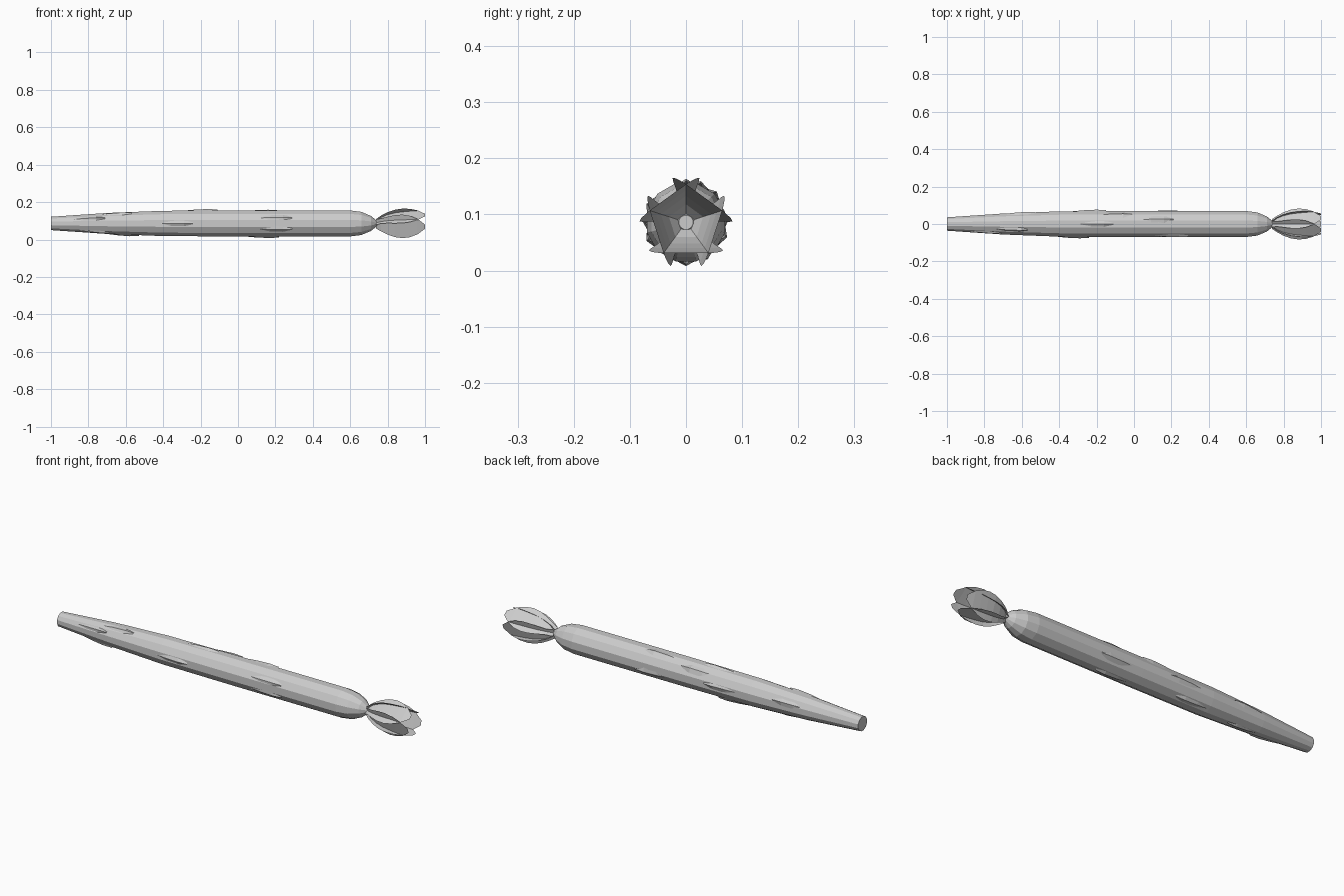
import bpy, math
from math import sin, cos, pi, radians

if "Cube" in bpy.data.objects:
    bpy.data.objects.remove(bpy.data.objects["Cube"])

CZ = 0.086
SIDES = 12

grey = bpy.data.materials.new("plain grey")
grey.diffuse_color = (0.6, 0.6, 0.6, 1)
grey.use_nodes = True
grey.node_tree.nodes["Principled BSDF"].inputs["Base Color"].default_value = grey.diffuse_color


def make(name, verts, faces):
    me = bpy.data.meshes.new(name)
    me.from_pydata(verts, [], faces)
    me.materials.append(grey)
    me.update()
    ob = bpy.data.objects.new(name, me)
    bpy.context.collection.objects.link(ob)
    return ob


# Spear stem: lathe along x
profile = [(-1, .037), (-.7, .058), (-.4, .070), (0, .072), (.6, .072),
           (.66, .064), (.71, .042), (.745, .013)]


def radius(x):
    for (x0, r0), (x1, r1) in zip(profile, profile[1:]):
        if x0 <= x <= x1:
            return r0 + (r1 - r0) * (x - x0) / (x1 - x0)
    return profile[-1][1]


def ring_point(x, r, a):
    return (x, r * cos(a), CZ + r * sin(a))


verts, faces = [], []
for x, r in profile:
    verts += [ring_point(x, r, 2 * pi * (i + .5) / SIDES) for i in range(SIDES)]
for k in range(len(profile) - 1):
    for i in range(SIDES):
        j = (i + 1) % SIDES
        faces.append((k * SIDES + i, k * SIDES + j, (k + 1) * SIDES + j, (k + 1) * SIDES + i))
faces.append(tuple(reversed(range(SIDES))))
faces.append(tuple(range(len(verts) - SIDES, len(verts))))
make("stem", verts, faces)

# Scales: low pointed plates hugging the stem, tip towards the bud
spots = [(-.80, 150), (-.78, 235), (-.62, 275), (-.66, 120), (-.62, 20),
         (-.33, 180), (-.20, 90), (-.24, 5), (-.30, 300), (-.10, 45),
         (.13, 270), (.20, 155), (.20, 205), (.12, 70), (.15, 340)]
for n, (x, deg) in enumerate(spots):
    # (offset along x, angular half width, lift)
    stations = [(-.11, 10, -.004), (-.03, 24, .003), (.04, 20, .006), (.09, 5, .003)]
    v, f = [], []
    for dx, w, lift in stations:
        for s in (-1, 0, 1):
            r = radius(x + dx) + (lift if s == 0 else min(lift, 0) - .003)
            v.append(ring_point(x + dx, r, radians(deg + s * w)))
    for k in range(3):
        for c in range(2):
            a = k * 3 + c
            f.append((a, a + 1, a + 4, a + 3))
    make(f"scale_{n + 1}", v, f)

# Bud: five wide, flat, overlapping petals (x, distance from axis, half width)
petal = [(.738, .009, .026), (.765, .026, .036), (.80, .038, .050), (.84, .046, .062),
         (.88, .050, .066), (.92, .053, .060), (.96, .055, .043), (1.0, .055, .012)]
for p in range(5):
    a = radians(-90 + 72 * p)
    v, f = [], []
    for x, d, w in petal:
        for s in (-1, 1):
            v.append((x, d * cos(a) - s * w * sin(a), CZ + d * sin(a) + s * w * cos(a)))
    for k in range(len(petal) - 1):
        b = 2 * k
        f.append((b, b + 1, b + 3, b + 2))
    make(f"petal_{p + 1}", v, f)
